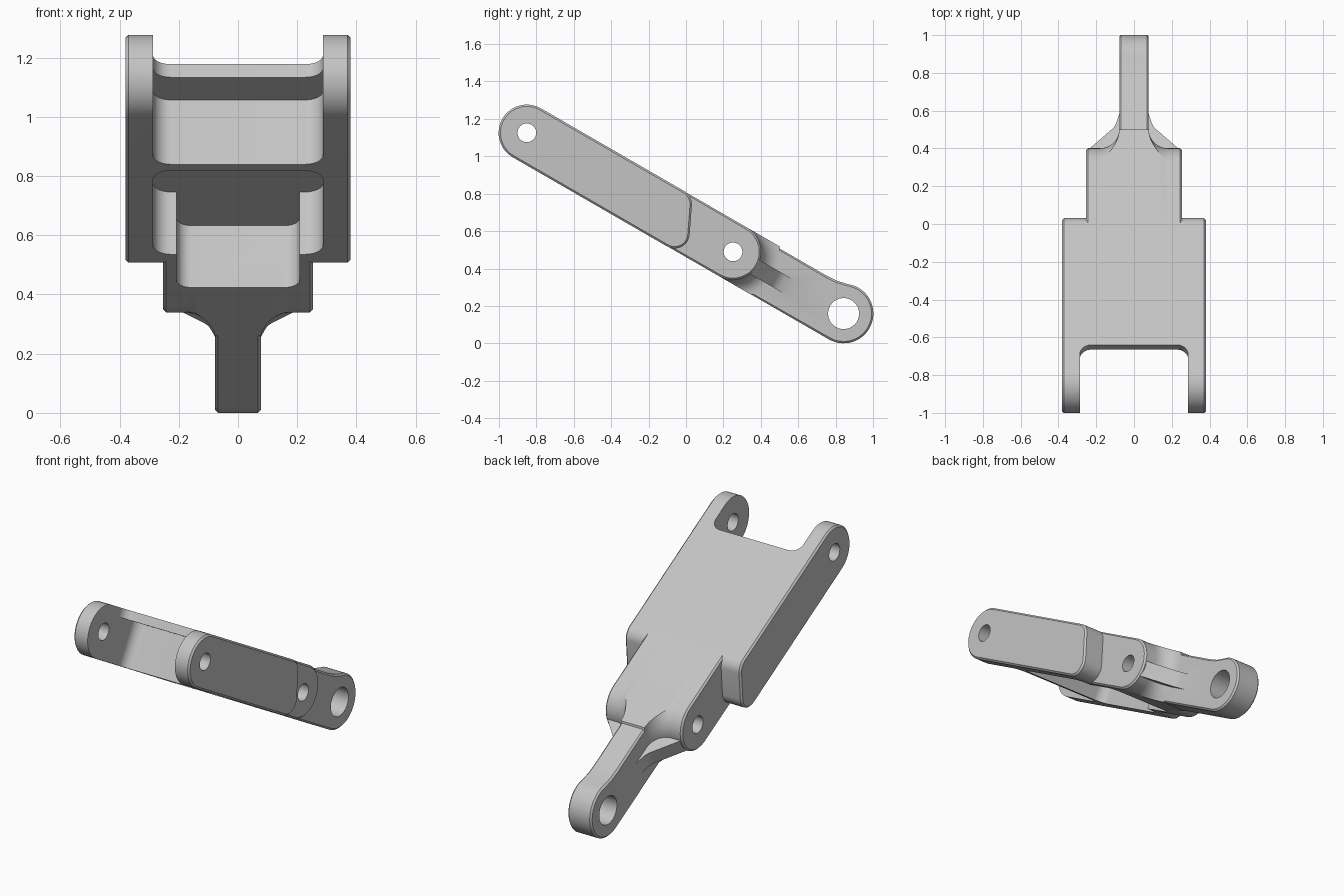
import bpy, bmesh, math
from mathutils import Vector

if "Cube" in bpy.data.objects:
    bpy.data.objects.remove(bpy.data.objects["Cube"])

# Local frame: x across, y along the arm from the fork pin, z through its thickness
TILT = math.radians(-30)
FORK_PIN = Vector((0, -0.851, 1.1255))
HALF = 0.151          # half thickness
KNUCKLE = 1.273       # distance to the middle pin
TIP, TIP_Z = 1.95, 0.01

steel = bpy.data.materials.new("light grey")
steel.use_nodes = True
GREY = (0.55, 0.55, 0.55, 1)
steel.diffuse_color = GREY
steel.node_tree.nodes["Principled BSDF"].inputs["Base Color"].default_value = GREY


def arc(center, radius, start, end, steps=12):
    """Points on an arc, angles in degrees."""
    angles = [math.radians(start + (end - start) * i / steps) for i in range(steps + 1)]
    return [Vector((center[0] + radius * math.cos(a), center[1] + radius * math.sin(a)))
            for a in angles]


def rounded(corners, steps=10):
    """Polygon from (a, b, radius) corners with each corner filleted."""
    out = []
    for i, (a, b, r) in enumerate(corners):
        p = Vector((a, b))
        if r == 0:
            out.append(p)
            continue
        d0 = (Vector(corners[i - 1][:2]) - p).normalized()
        d1 = (Vector(corners[(i + 1) % len(corners)][:2]) - p).normalized()
        half = d0.angle(d1) / 2
        c = p + (d0 + d1).normalized() * r / math.sin(half)
        s = p + d0 * r / math.tan(half) - c
        e = p + d1 * r / math.tan(half) - c
        sweep = math.pi - 2 * half
        for k in range(steps + 1):
            t = k / steps
            q = c + (s * math.sin((1 - t) * sweep) + e * math.sin(t * sweep)) / math.sin(sweep)
            if not out or (q - out[-1]).length > 1e-4:
                out.append(q)
    return out


def inset(points, d):
    """Shrink a closed outline by d."""
    n = len(points)
    area = sum(points[i - 1].x * points[i].y - points[i].x * points[i - 1].y for i in range(n))
    sign = 1 if area > 0 else -1
    out = []
    for i, p in enumerate(points):
        t0 = (p - points[i - 1]).normalized()
        t1 = (points[(i + 1) % n] - p).normalized()
        t = (t0 + t1).normalized()
        out.append(p + Vector((-t.y, t.x)) * d * sign)
    return out


def loft(name, rings):
    """Closed solid through rings of equal point count."""
    bm = bmesh.new()
    loops = [[bm.verts.new(v) for v in ring] for ring in rings]
    n = len(loops[0])
    for a, b in zip(loops, loops[1:]):
        for i in range(n):
            bm.faces.new((a[i - 1], a[i], b[i], b[i - 1]))
    bm.faces.new(loops[0])
    bm.faces.new(loops[-1])
    bmesh.ops.recalc_face_normals(bm, faces=bm.faces)
    mesh = bpy.data.meshes.new(name)
    bm.to_mesh(mesh)
    bm.free()
    mesh.materials.append(steel)
    obj = bpy.data.objects.new(name, mesh)
    bpy.context.collection.objects.link(obj)
    return obj


def across(name, layers):
    """Loft side outlines over x, mirrored; layers run outward from the middle."""
    full = [(-x, o) for x, o in reversed(layers)] + list(layers)
    return loft(name, [[(x, p.x, p.y) for p in o] for x, o in full])


def chamfered(name, outline, half_width, edge=0.01):
    return across(name, [(half_width - edge, outline), (half_width, inset(outline, edge))])


def upright(name, plan, low, high):
    """Extrude an (x, along) plan through the thickness."""
    return loft(name, [[(p.x, p.y, z) for p in plan] for z in (low, high)])


def combine(target, other, operation):
    mod = target.modifiers.new("join", 'BOOLEAN')
    mod.operation, mod.object, mod.solver = operation, other, 'EXACT'
    mesh = bpy.data.meshes.new_from_object(
        target.evaluated_get(bpy.context.evaluated_depsgraph_get()))
    target.modifiers.clear()
    target.data = mesh
    bpy.data.objects.remove(other)


# Wide fork body with slanted, rounded rear shoulders
arm = chamfered("link_arm", rounded([
    (-HALF, HALF, HALF), (-HALF, -HALF, HALF), (1.081, -HALF, 0.08), (0.936, HALF, 0.08)]), 0.38)


# Knuckle block with a rounded end that sweeps into the tongue
def knuckle_outline(grow):
    r, h = HALF - 0.001 + grow, HALF - 0.001
    a = math.degrees(math.asin(h / r))
    return [Vector((0.6, h)), Vector((0.6, -h))] + arc((KNUCKLE, 0), r, -a, a, 24)


SWEEP = 0.1
layers = []
for i in range(11):
    a = math.radians(9 * i)
    layers.append((0.078 + SWEEP * (1 - math.cos(a)), knuckle_outline(SWEEP * (1 - math.sin(a)))))
layers += [(0.243, knuckle_outline(0)), (0.253, inset(knuckle_outline(0), 0.01))]
parts = [across("knuckle", layers)]

# Narrow tongue ending in a pin boss
boss = arc((TIP, TIP_Z), 0.159, -90, 100, 28)
blend = [Vector(p) for p in ((1.88, 0.155), (1.83, 0.144), (1.77, 0.14))]
parts.append(chamfered("tongue", [Vector((1.3, 0.14)), Vector((1.3, -0.149))] + boss + blend, 0.078))

# Thin gussets bracing the knuckle to the tongue
for s in (-1, 1):
    plan = rounded([(s * 0.04, 1.25, 0), (s * 0.245, 1.25, 0), (s * 0.245, 1.415, 0),
                    (s * 0.1, 1.56, 0.1), (s * 0.077, 1.64, 0), (s * 0.04, 1.64, 0)])
    parts.append(upright("gusset", plan, -0.057, 0.033))

for part in parts:
    combine(arm, part, 'UNION')


# Fork opening, recess under the front lip, and the two-width underside pocket
def slot(half_width, start, end, radius, top):
    plan = rounded([(-half_width, start, radius), (half_width, start, radius),
                    (half_width, end, radius), (-half_width, end, radius)])
    return upright("slot_cutter", plan, -0.4, top)


cutters = [slot(0.287, -0.4, 0.157, 0.06, 0.4),
           slot(0.287, -0.38, 0.31, 0.06, 0.1),
           slot(0.287, 0.354, 0.918, 0.06, 0.092),
           slot(0.208, 0.6, 1.144, 0.05, 0.0915)]

# Pin holes
for along, z, r in ((0, 0, 0.05), (KNUCKLE, 0, 0.05), (TIP, TIP_Z, 0.083)):
    ring = arc((along, z), r, 0, 360, 32)[:-1]
    cutters.append(across("pin_cutter", [(0.6, ring)]))

for cutter in cutters:
    combine(arm, cutter, 'DIFFERENCE')

# Tilt the finished arm into place
arm.rotation_euler = (TILT, 0, 0)
arm.location = FORK_PIN
bpy.context.view_layer.objects.active = arm
arm.select_set(True)
bpy.ops.object.shade_smooth_by_angle(angle=math.radians(30))
